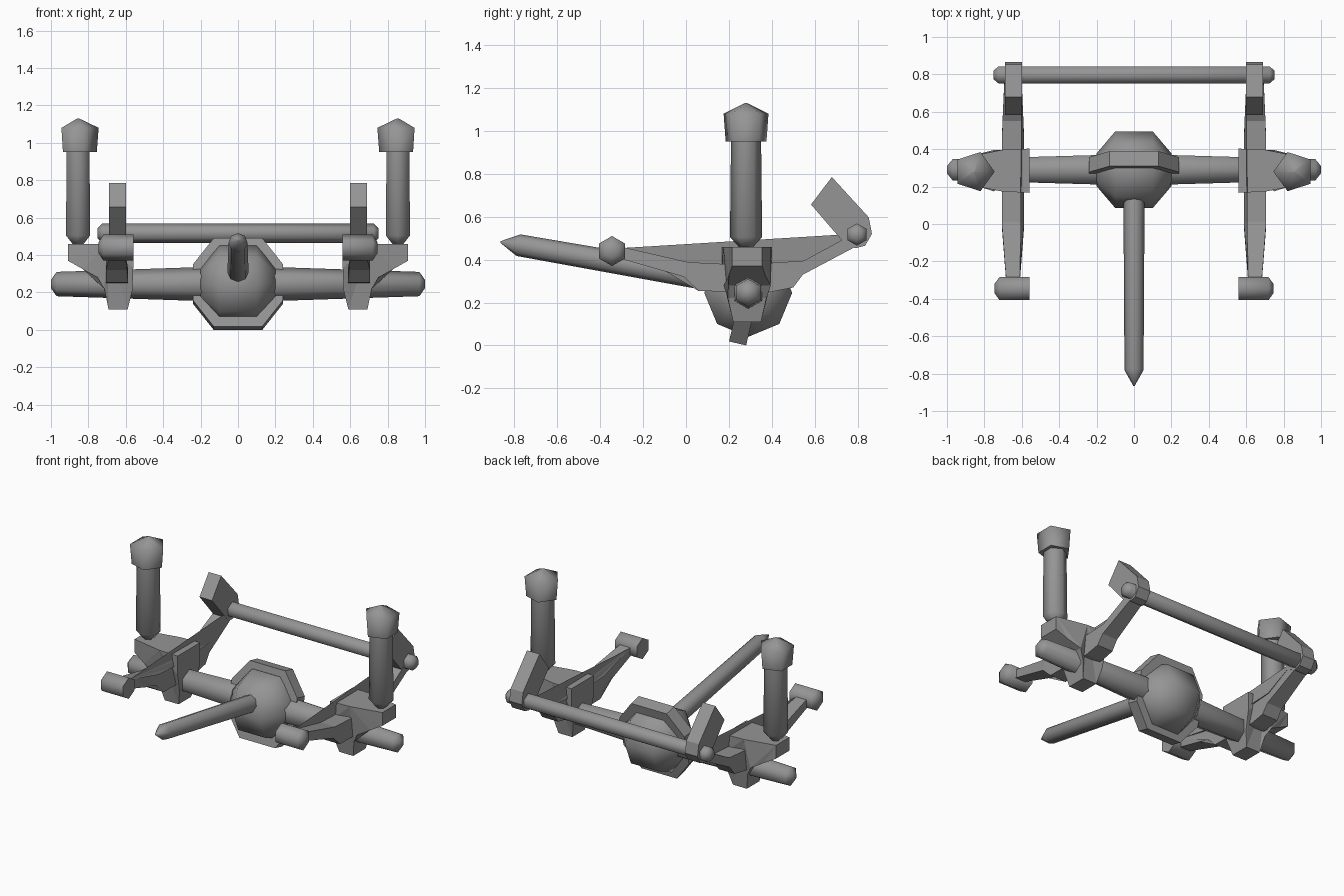
import bpy, bmesh, math
from mathutils import Vector

cube = bpy.data.objects.get("Cube")
if cube:
    bpy.data.objects.remove(cube, do_unlink=True)

GREY = (0.3, 0.3, 0.3, 1.0)
mat = bpy.data.materials.new("plain grey")
mat.use_nodes = True
mat.diffuse_color = GREY
bsdf = next(n for n in mat.node_tree.nodes if n.type == 'BSDF_PRINCIPLED')
bsdf.inputs["Base Color"].default_value = GREY

AXLE_Y, AXLE_Z = 0.29, 0.245


def finish(name, bm, mirror=False, smooth=None):
    """Turn a bmesh into an object, optionally mirrored across x = 0."""
    bmesh.ops.recalc_face_normals(bm, faces=bm.faces[:])
    mesh = bpy.data.meshes.new(name)
    bm.to_mesh(mesh)
    bm.free()
    mesh.materials.append(mat)
    ob = bpy.data.objects.new(name, mesh)
    bpy.context.collection.objects.link(ob)
    bpy.ops.object.select_all(action='DESELECT')
    ob.select_set(True)
    bpy.context.view_layer.objects.active = ob
    if smooth:
        bpy.ops.object.shade_smooth_by_angle(angle=math.radians(smooth))
    if mirror:
        ob.modifiers.new("Mirror", 'MIRROR')
    return ob


def lathe(name, origin, axis, profile, sides=6, phase=math.pi / 2, mirror=False, smooth=75):
    """Stack of rings (distance along axis, radius) around a straight axis."""
    quat = Vector(axis).to_track_quat('Z', 'Y')
    bm = bmesh.new()
    rings = []
    for t, r in profile:
        angles = [phase + 2 * math.pi * i / sides for i in range(sides)]
        rings.append([bm.verts.new(Vector(origin) + quat @ Vector((r * math.cos(a), r * math.sin(a), t)))
                      for a in angles])
    for low, high in zip(rings, rings[1:]):
        for i in range(sides):
            j = (i + 1) % sides
            bm.faces.new((low[i], low[j], high[j], high[i]))
    bm.faces.new(rings[0])
    bm.faces.new(rings[-1])
    return finish(name, bm, mirror, smooth)


def slab(name, points, place, mirror=False):
    """Outline of (a, b, half thickness) points joined into a solid plate."""
    bm = bmesh.new()
    near = [bm.verts.new(place(a, b, -h)) for a, b, h in points]
    far = [bm.verts.new(place(a, b, h)) for a, b, h in points]
    for i in range(len(points)):
        j = (i + 1) % len(points)
        bm.faces.new((near[i], near[j], far[j], far[i]))
    caps = [bm.faces.new(near), bm.faces.new(far)]
    bmesh.ops.triangulate(bm, faces=caps)
    return finish(name, bm, mirror)


def side_plane(x):
    return lambda y, z, h: (x + h, y, z)


# Axle tube, thickest in the middle
lathe("axle", (0, AXLE_Y, AXLE_Z), (1, 0, 0),
      [(-1, 0.022), (-0.97, 0.065), (-0.22, 0.09), (0.22, 0.09), (0.97, 0.065), (1, 0.022)])

# Differential housing and its tilted octagonal flange
lathe("differential_housing", (0, AXLE_Y, AXLE_Z), (1, 0, 0),
      [(-0.2, 0.088), (-0.1, 0.205), (0.1, 0.205), (0.2, 0.088)], sides=8, smooth=60)

TILT = math.radians(13)


def flange_place(x, v, h):
    return (x,
            0.295 + v * math.sin(TILT) + h * math.cos(TILT),
            0.245 + v * math.cos(TILT) - h * math.sin(TILT))


corners = [(0.24, -0.1), (0.24, 0.1), (0.13, 0.242), (-0.13, 0.242),
           (-0.24, 0.1), (-0.24, -0.1), (-0.13, -0.242), (0.13, -0.242)]
slab("differential_flange", [(x, v, 0.041) for x, v in corners], flange_place)

# Drive shaft rising towards the front
start, tip = Vector((0, 0.2, 0.295)), Vector((0, -0.865, 0.482))
length = (tip - start).length
lathe("drive_shaft", start, tip - start,
      [(0, 0.057), (length - 0.085, 0.051), (length, 0.004)], sides=8)

# Spring arms running front to back over the axle
arm = [(-0.36, 0.47, 0.036), (-0.28, 0.455, 0.038), (0.01, 0.388, 0.06), (0.17, 0.38, 0.06),
       (0.40, 0.385, 0.06), (0.55, 0.395, 0.056), (0.78, 0.52, 0.045), (0.80, 0.465, 0.045),
       (0.545, 0.33, 0.056), (0.50, 0.27, 0.058), (0.40, 0.25, 0.06), (0.06, 0.253, 0.06),
       (-0.01, 0.32, 0.06), (-0.29, 0.40, 0.038), (-0.36, 0.41, 0.036)]
slab("spring_arm", arm, side_plane(0.647), mirror=True)

# Front pivot bushings
lathe("front_bushing", (0, -0.345, 0.44), (1, 0, 0),
      [(0.56, 0.07), (0.72, 0.07), (0.745, 0.03)], mirror=True)

# Rear hanger plates and the cross rod between them
hanger = [(0.68, 0.785), (0.583, 0.657), (0.735, 0.48), (0.79, 0.453), (0.835, 0.465),
          (0.867, 0.52), (0.852, 0.597)]
slab("rear_hanger", [(y, z, 0.046) for y, z in hanger], side_plane(0.645), mirror=True)
lathe("cross_rod", (0, 0.797, 0.517), (1, 0, 0),
      [(-0.75, 0.028), (-0.725, 0.052), (0.725, 0.052), (0.75, 0.028)])

# Axle seats with an outward shelf for the spring columns
seat = [(0.56, 0.458, 0.118), (0.70, 0.458, 0.112), (0.91, 0.458, 0.07), (0.91, 0.37, 0.07),
        (0.83, 0.325, 0.085), (0.75, 0.28, 0.11), (0.715, 0.22, 0.09), (0.692, 0.11, 0.065),
        (0.59, 0.11, 0.065), (0.565, 0.21, 0.09), (0.56, 0.33, 0.118)]
slab("axle_seat", seat, lambda x, z, h: (x, 0.285 + h, z), mirror=True)

# Upright spring columns with pointed caps
lathe("spring_column", (0.855, 0.28, 0), (0, 0, 1),
      [(0.455, 0.03), (0.505, 0.075), (0.97, 0.07)], mirror=True)
lathe("column_cap", (0.855, 0.28, 0), (0, 0, 1),
      [(0.95, 0.1), (1.08, 0.11), (1.13, 0.006)], sides=5, phase=0, mirror=True)
